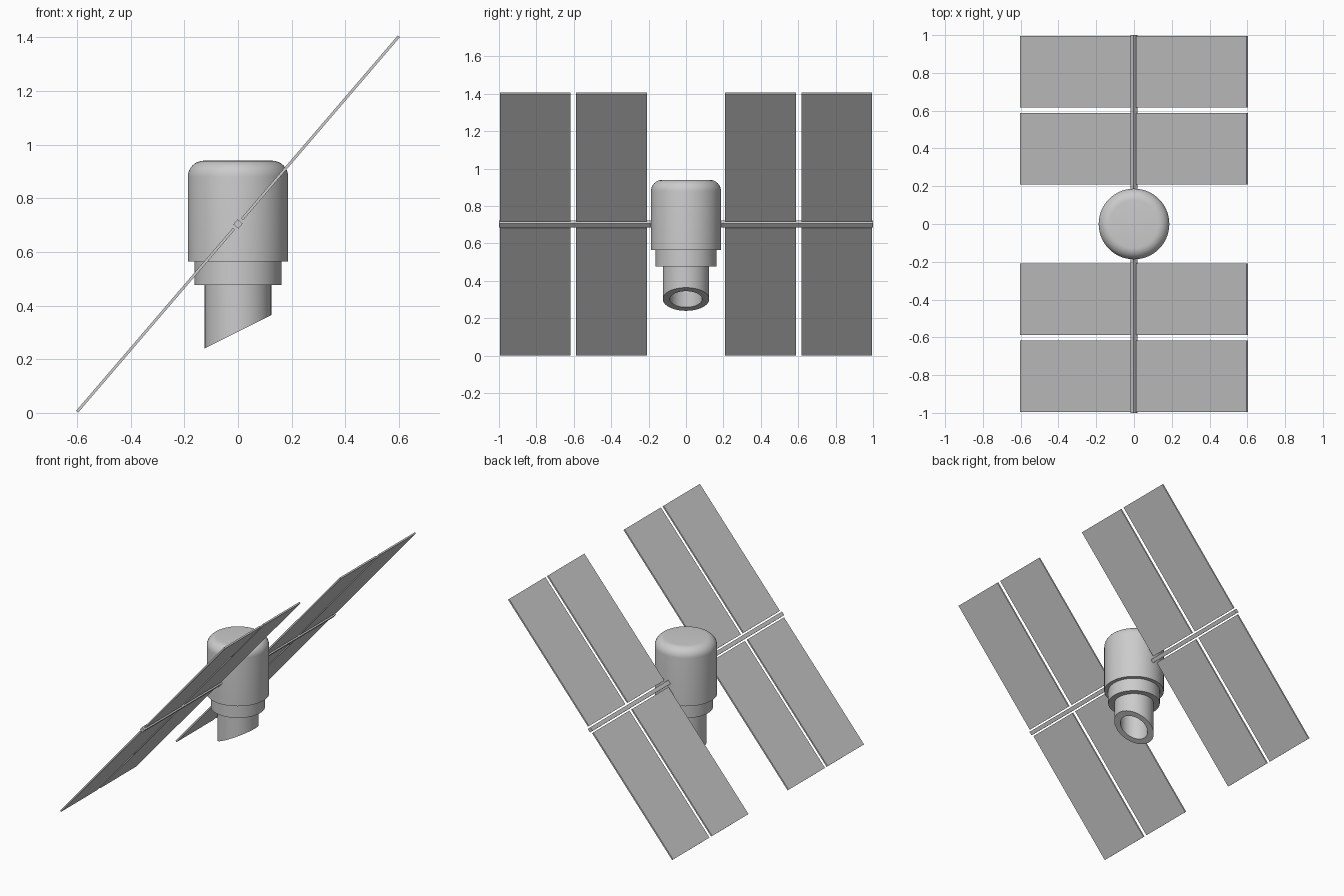
import bpy, bmesh, math
from mathutils import Matrix, Vector

cube = bpy.data.objects.get("Cube")
if cube:
    bpy.data.objects.remove(cube)

grey = bpy.data.materials.new("light_grey")
grey.use_nodes = True
colour = (0.6, 0.6, 0.6, 1)
grey.diffuse_color = colour
grey.node_tree.nodes["Principled BSDF"].inputs["Base Color"].default_value = colour

HUB_Z = 0.704
TILT = math.atan2(1.4, 1.2)
SEGMENTS = 64


def finish(name, bm, smooth=False):
    bmesh.ops.recalc_face_normals(bm, faces=bm.faces)
    mesh = bpy.data.meshes.new(name)
    bm.to_mesh(mesh)
    bm.free()
    mesh.materials.append(grey)
    obj = bpy.data.objects.new(name, mesh)
    bpy.context.collection.objects.link(obj)
    if smooth:
        bpy.ops.object.select_all(action='DESELECT')
        obj.select_set(True)
        bpy.context.view_layer.objects.active = obj
        bpy.ops.object.shade_smooth_by_angle(angle=math.radians(35))
    return obj


def lathe(profile):
    """Spin an (r, z) profile around the z axis."""
    bm = bmesh.new()
    verts = [bm.verts.new((r, 0, z)) for r, z in profile]
    edges = [bm.edges.new(pair) for pair in zip(verts, verts[1:])]
    bmesh.ops.spin(bm, geom=verts + edges, axis=(0, 0, 1), cent=(0, 0, 0),
                   angle=math.tau, steps=SEGMENTS)
    bmesh.ops.remove_doubles(bm, verts=bm.verts, dist=1e-5)
    return bm


def tilted_box(name, centre, size):
    """Box placed in the tilted panel plane; local x runs up the slope."""
    bm = bmesh.new()
    place = (Matrix.Translation((0, 0, HUB_Z)) @ Matrix.Rotation(-TILT, 4, 'Y')
             @ Matrix.Translation(centre) @ Matrix.Diagonal((*size, 1)))
    bmesh.ops.create_cube(bm, size=1, matrix=place)
    return finish(name, bm)


# Main body with a rounded top edge, and the stepped collar below it
R, TOP, ROUND = 0.187, 0.94, 0.06
arc = [(R - ROUND + ROUND * math.cos(a), TOP - ROUND + ROUND * math.sin(a))
       for a in (math.pi / 2 * i / 8 for i in range(9))]
finish("main_body", lathe([(0, 0.565), (R, 0.565)] + arc + [(0, TOP)]), True)
finish("collar", lathe([(0, 0.476), (0.162, 0.476), (0.162, 0.57), (0, 0.57)]), True)

# Hollow tube whose open end is cut on a slant
OUTER, INNER = 0.124, 0.086
tube = lathe([(0, 0.47), (INNER, 0.47), (INNER, 0), (OUTER, 0),
              (OUTER, 0.48), (0, 0.48)])
for v in tube.verts:
    if v.co.z < 0.1:
        v.co.z = 0.302 + v.co.x * 0.062 / OUTER
finish("aperture_tube", tube, True)

# Square boom through the body
tilted_box("boom", (0, 0, 0), (0.025, 2, 0.025))

# Four panels per side, split by the boom and by the gap between columns
for side, sign in (("back", 1), ("front", -1)):
    for place, y in (("inner", 0.399), ("outer", 0.806)):
        for half, up in (("upper", 1), ("lower", -1)):
            tilted_box(f"panel_{side}_{place}_{half}",
                       (up * 0.472, sign * y, 0), (0.898, 0.379, 0.01))
